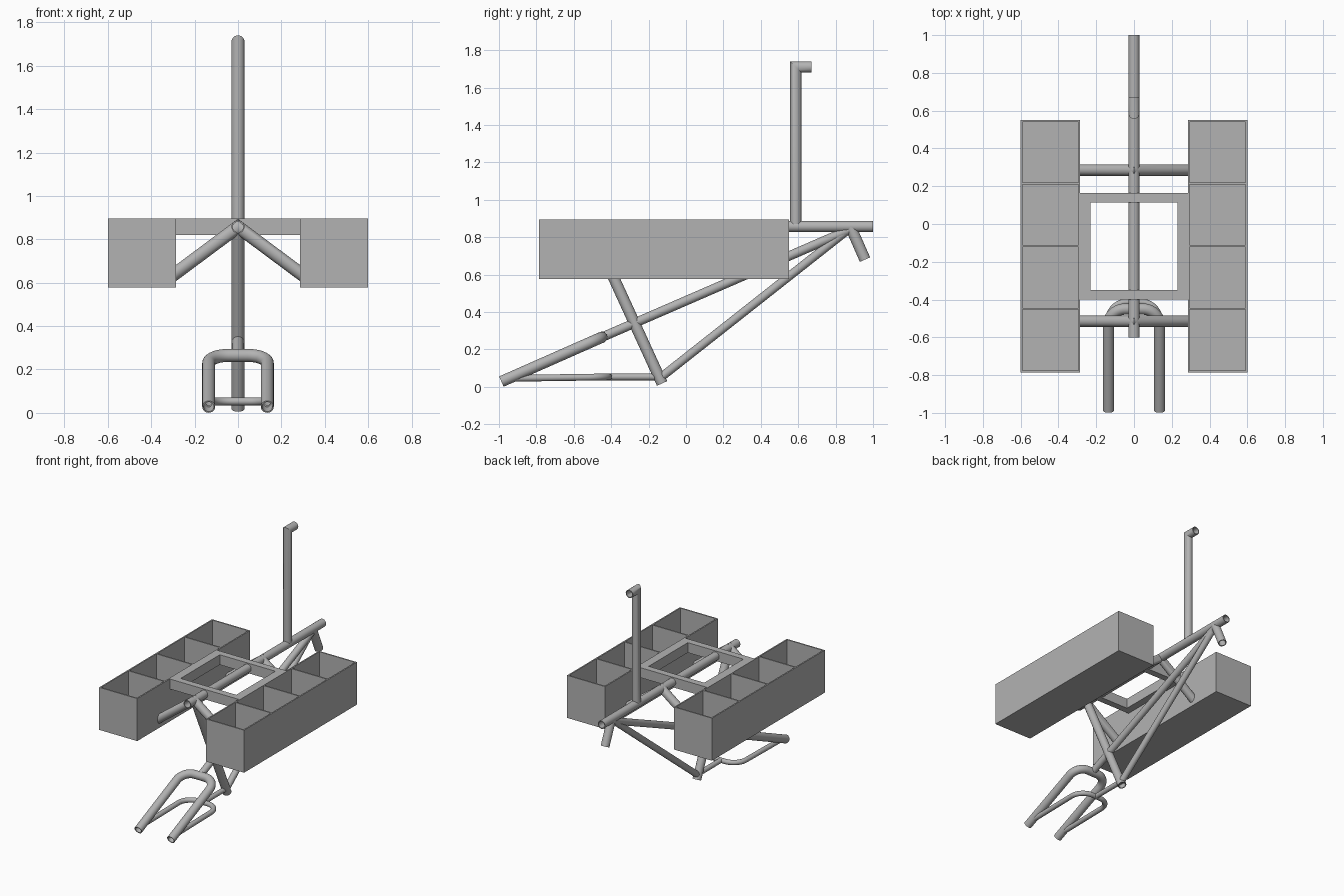
import bpy, bmesh, math
from mathutils import Vector

if "Cube" in bpy.data.objects:
    bpy.data.objects.remove(bpy.data.objects["Cube"], do_unlink=True)

grey = bpy.data.materials.new("plain grey")
grey.use_nodes = True
grey.diffuse_color = (0.45, 0.45, 0.45, 1)
grey.node_tree.nodes["Principled BSDF"].inputs["Base Color"].default_value = grey.diffuse_color


def finish(name, bm, smooth=False):
    mesh = bpy.data.meshes.new(name)
    bmesh.ops.recalc_face_normals(bm, faces=bm.faces)
    bm.to_mesh(mesh)
    bm.free()
    mesh.materials.append(grey)
    obj = bpy.data.objects.new(name, mesh)
    bpy.context.collection.objects.link(obj)
    if smooth:
        bpy.ops.object.select_all(action="DESELECT")
        obj.select_set(True)
        bpy.context.view_layer.objects.active = obj
        bpy.ops.object.shade_smooth_by_angle(angle=math.radians(35))
    return obj


def tube(name, path, radius, end_normal=None, wall=0.006, sides=24):
    """Hollow open-ended pipe along a planar path, mitred at every bend."""
    pts = [Vector(p) for p in path]
    dirs = [(b - a).normalized() for a, b in zip(pts, pts[1:])]
    side = Vector((1, 0, 0))
    for a, b in zip(dirs, dirs[1:]):
        if a.cross(b).length > 1e-4:
            side = a.cross(b).normalized()
    bm = bmesh.new()

    def skin(r):
        rings = []
        for i, p in enumerate(pts):
            d = dirs[max(i - 1, 0)]
            n = d + dirs[min(i, len(dirs) - 1)]
            if end_normal and i in (0, len(pts) - 1):
                n = Vector(end_normal)
            up = side.cross(d)
            ring = []
            for k in range(sides):
                a = math.tau * k / sides
                o = r * (math.cos(a) * side + math.sin(a) * up)
                ring.append(bm.verts.new(p + o - d * (o.dot(n) / d.dot(n))))
            rings.append(ring)
        for a, b in zip(rings, rings[1:]):
            bridge(a, b)
        return rings

    def bridge(a, b):
        for k in range(sides):
            j = (k + 1) % sides
            bm.faces.new((a[k], a[j], b[j], b[k]))

    outer, inner = skin(radius), skin(radius - wall)
    for end in (0, -1):
        bridge(outer[end], inner[end])
    return finish(name, bm, smooth=True)


def slab(bm, x0, x1, y0, y1, z0, z1):
    verts = bmesh.ops.create_cube(bm, size=1)["verts"]
    for v in verts:
        v.co = ((x0 + x1) / 2 + v.co.x * (x1 - x0),
                (y0 + y1) / 2 + v.co.y * (y1 - y0),
                (z0 + z1) / 2 + v.co.z * (z1 - z0))


def u_path(tip, crown, half, bend, steps=10):
    """U shape with two rounded corners, lying in a sloped plane."""
    tip, crown = Vector(tip), Vector(crown)
    d = (crown - tip).normalized()
    x = Vector((1, 0, 0))
    arc = []
    for i in range(steps + 1):
        a = math.pi / 2 * i / steps
        arc.append((half - bend + bend * math.cos(a), bend * (math.sin(a) - 1)))
    right = [tip + x * half] + [crown + x * u + d * t for u, t in arc]
    left = [tip - x * half] + [crown - x * u + d * t for u, t in arc]
    return right + left[::-1]


# Main frame tubes
TOP = 0.857
tube("top_tube", [(0, -0.6, TOP), (0, 1, TOP)], 0.03)
tube("mast", [(0, 0.587, 0.87), (0, 0.587, 1.71), (0, 0.67, 1.71)], 0.03)
tube("head_tube", [(0, 0.88, 0.855), (0, 0.957, 0.68)], 0.03)
tube("seat_tube", [(0, -0.128, 0.018), (0, -0.512, TOP)], 0.03)
tube("down_tube", [(0, 0.88, 0.85), (0, -0.135, 0.05)], 0.023)
tube("middle_tube", [(0, 0.88, 0.842), (0, -0.45, 0.265)], 0.025)

# Forked stays and their link to the seat tube
tube("upper_stay", u_path((0, -0.987, 0.028), (0, -0.45, 0.265), 0.135, 0.09), 0.03)
tube("lower_stay", u_path((0, -0.96, 0.045), (0, -0.413, 0.053), 0.135, 0.1), 0.018)
tube("stay_link", [(0, -0.413, 0.053), (0, -0.135, 0.053)], 0.018)

# Sloped braces carrying the crates
for label, y in (("front", -0.515), ("back", 0.285)):
    tube(label + "_brace", [(-0.285, y, 0.645), (0, y, TOP), (0.285, y, 0.645)],
         0.03, end_normal=(1, 0, 0))

# Rectangular centre frame
bm = bmesh.new()
for y in (-0.4, 0.113):
    slab(bm, -0.285, 0.285, y, y + 0.05, 0.82, 0.895)
for x in (-0.285, 0.23):
    slab(bm, x, x + 0.055, -0.35, 0.113, 0.82, 0.895)
finish("centre_frame", bm)

# Open crates with four compartments each
WALL, FRONT, BACK, LOW, HIGH = 0.01, -0.785, 0.55, 0.577, 0.895
for label, x in (("right", -0.6), ("left", 0.285)):
    bm = bmesh.new()
    x1 = x + 0.315
    slab(bm, x, x1, FRONT, BACK, LOW, LOW + WALL)
    for wx in (x, x1 - WALL):
        slab(bm, wx, wx + WALL, FRONT, BACK, LOW + WALL, HIGH)
    for i in range(5):
        y = FRONT + (BACK - WALL - FRONT) * i / 4
        slab(bm, x + WALL, x1 - WALL, y, y + WALL, LOW + WALL, HIGH)
    finish(label + "_crate", bm)
